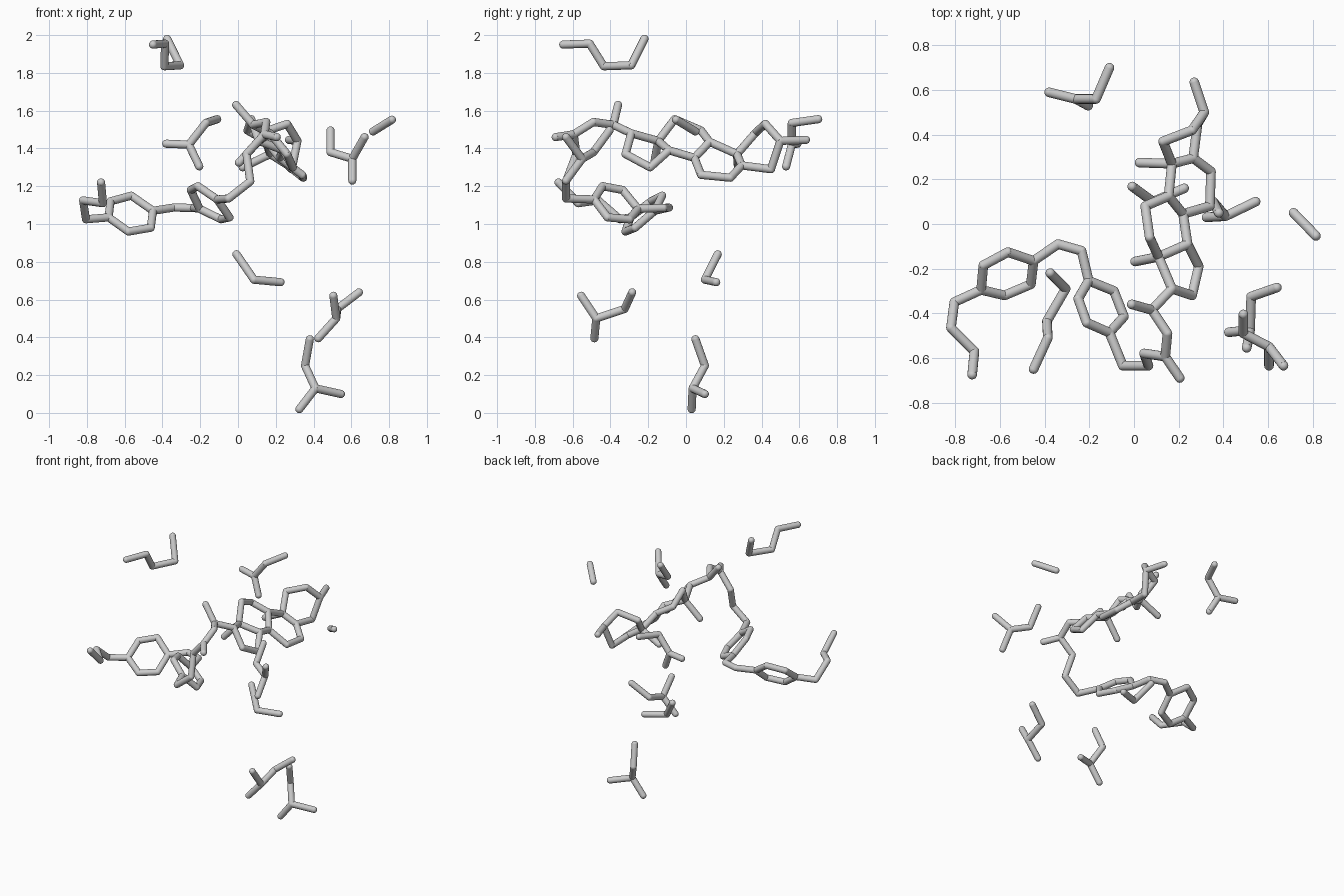
import bpy, bmesh
from mathutils import Vector, Matrix

R = 0.0215      # stick radius
SIDES = 16


def sticks(name, *paths):
    """One object made of round sticks along each path, with a ball at every joint."""
    bm = bmesh.new()
    seen = set()
    for path in paths:
        for p in path:
            if p not in seen:
                seen.add(p)
                bmesh.ops.create_uvsphere(bm, u_segments=SIDES, v_segments=8, radius=R,
                                          matrix=Matrix.Translation(p))
        for a, b in zip(path, path[1:]):
            a, b = Vector(a), Vector(b)
            d = b - a
            rot = d.to_track_quat('Z', 'Y').to_matrix().to_4x4()
            bmesh.ops.create_cone(bm, cap_ends=True, segments=SIDES, radius1=R, radius2=R,
                                  depth=d.length, matrix=Matrix.Translation((a + b) / 2) @ rot)
    me = bpy.data.meshes.new(name)
    bm.to_mesh(me)
    bm.free()
    ob = bpy.data.objects.new(name, me)
    bpy.context.collection.objects.link(ob)
    bpy.context.view_layer.objects.active = ob
    ob.select_set(True)
    bpy.ops.object.shade_smooth_by_angle()
    ob.select_set(False)


# Tail on the far left, ending at the first six-ring
ring1 = [(-.685, -.295, 1.035), (-.675, -.185, 1.12), (-.565, -.126, 1.15),
         (-.45, -.165, 1.07), (-.462, -.27, .98), (-.58, -.32, .96)]
sticks("tail_chain", [(-.725, -.675, 1.22), (-.715, -.57, 1.11), (-.82, -.465, 1.125),
                      (-.805, -.35, 1.025), ring1[0]])
sticks("left_ring", ring1 + ring1[:1])

# Second six-ring and the linker between the rings
ring2 = [(-.203, -.254, 1.08), (-.25, -.335, 1.18), (-.212, -.442, 1.2),
         (-.11, -.487, 1.13), (-.045, -.415, 1.035), (-.09, -.30, 1.025)]
sticks("ring_linker", [ring1[3], (-.34, -.09, 1.087), (-.235, -.12, 1.085), ring2[0]])
sticks("middle_ring", ring2 + ring2[:1])

# Four fused rings on the right
c1, c2, c3 = (.13, .37, 1.485), (.26, .42, 1.53), (.315, .5, 1.44)
c4, c5, c6 = (.285, .45, 1.29), (.265, .295, 1.31), (.345, .235, 1.245)
c7, c8, c9 = (.34, .08, 1.26), (.22, .045, 1.35), (.155, .125, 1.435)
c10, c11, c12 = (.17, .27, 1.37), (.05, .08, 1.495), (.07, -.06, 1.555)
c13, c14, c15 = (.11, -.147, 1.44), (.24, -.09, 1.39), (.29, -.19, 1.3)
c16, c17 = (.26, -.32, 1.37), (.17, -.29, 1.48)
sticks("fused_rings", [c10, c1, c2, c3, c4, c5, c10],
       [c5, c6, c7, c8, c9, c10],
       [c9, c11, c12, c13, c14, c8],
       [c14, c15, c16, c17, c13])
sticks("ring_branches", [c3, (.27, .635, 1.445)], [c10, (.025, .275, 1.3)],
       [c13, (.005, -.168, 1.325)])

# Chain joining the fused rings to the middle ring
c20, amide = (.08, -.385, 1.525), (.14, -.594, 1.475)
sticks("side_chain", [c17, c20, (.15, -.49, 1.54), amide, (.045, -.58, 1.37),
                      (.065, -.635, 1.225), (-.05, -.635, 1.135), ring2[3]],
       [c20, (-.01, -.36, 1.63)], [amide, (.205, -.69, 1.46)])

# Loose small pieces around the main body
sticks("top_zigzag", [(-.45, -.65, 1.95), (-.386, -.51, 1.955), (-.39, -.435, 1.835),
                      (-.306, -.29, 1.84), (-.375, -.22, 1.98)])
hub = (-.26, .56, 1.42)
sticks("back_fork", [(-.38, .59, 1.425), hub, (-.17, .56, 1.535), (-.11, .7, 1.555)],
       [hub, (-.205, .53, 1.305)])
hub = (.605, -.55, 1.345)
sticks("right_fork", [(.49, -.405, 1.495), (.49, -.49, 1.38), hub, (.67, -.635, 1.46)],
       [hub, (.605, -.635, 1.23)])
hub = (.52, -.475, .5)
sticks("lower_front_fork", [(.64, -.285, .638), (.525, -.325, .55), hub, (.425, -.485, .395)],
       [hub, (.505, -.555, .62)])
hub = (.41, .035, .13)
sticks("bottom_fork", [(.38, .05, .39), (.355, .1, .25), hub, (.545, .1, .1)],
       [hub, (.325, .03, .02)])
sticks("lower_bend", [(-.008, .168, .84), (.085, .1, .705), (.225, .16, .692)])
sticks("lone_stick", [(.715, .05, 1.49), (.815, -.053, 1.552)])
